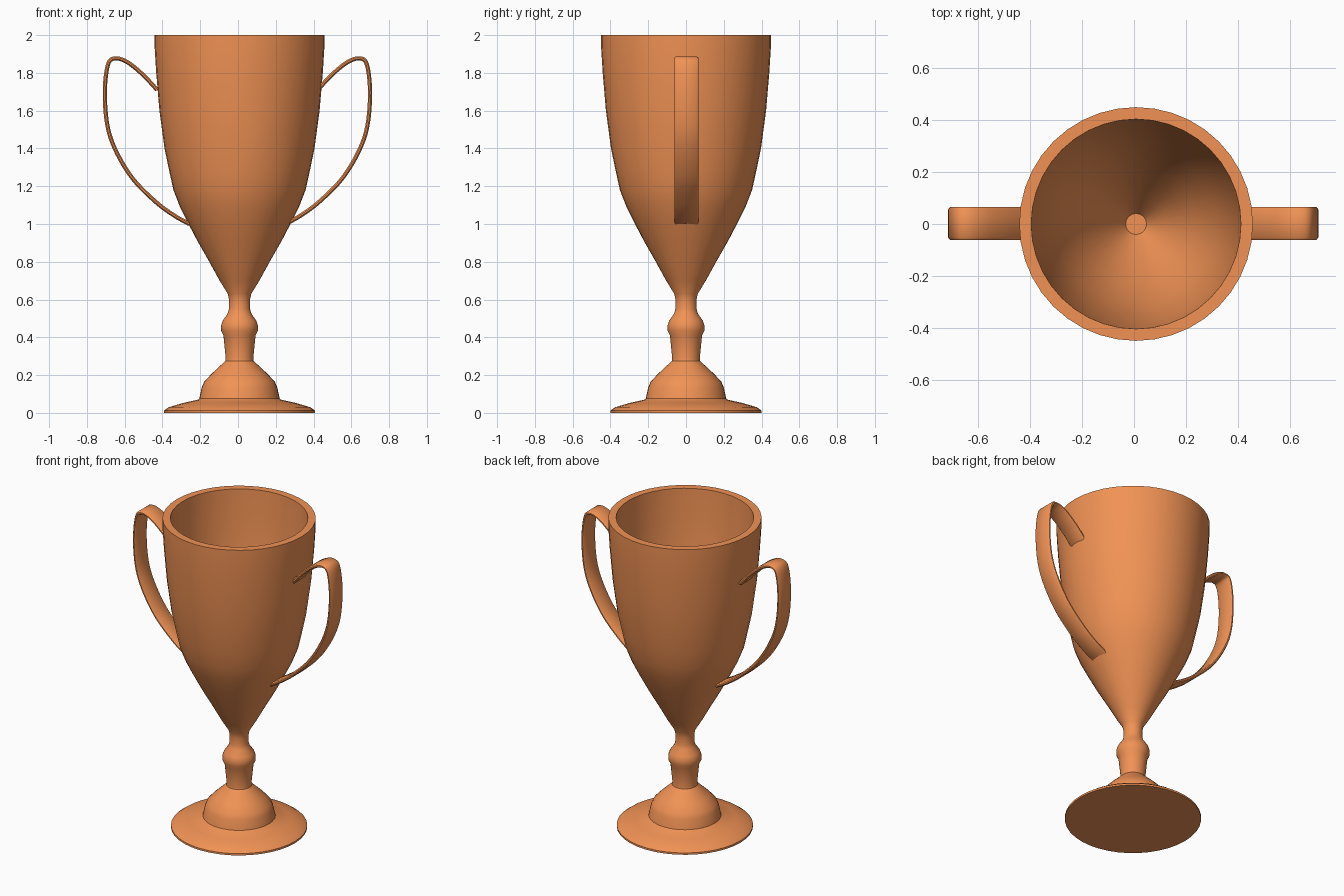
import bpy, math
from mathutils import Vector

if "Cube" in bpy.data.objects:
    bpy.data.objects.remove(bpy.data.objects["Cube"])

copper = bpy.data.materials.new("copper")
copper.diffuse_color = (0.88, 0.29, 0.09, 1)
copper.use_nodes = True
copper.node_tree.nodes["Principled BSDF"].inputs["Base Color"].default_value = copper.diffuse_color


def make_object(name, verts, faces, angle):
    mesh = bpy.data.meshes.new(name)
    mesh.from_pydata(verts, [], faces)
    mesh.materials.append(copper)
    obj = bpy.data.objects.new(name, mesh)
    bpy.context.collection.objects.link(obj)
    bpy.ops.object.select_all(action='DESELECT')
    obj.select_set(True)
    bpy.context.view_layer.objects.active = obj
    bpy.ops.object.mode_set(mode='EDIT')
    bpy.ops.mesh.select_all(action='SELECT')
    bpy.ops.mesh.normals_make_consistent(inside=False)
    bpy.ops.object.mode_set(mode='OBJECT')
    bpy.ops.object.shade_smooth_by_angle(angle=math.radians(angle))
    return obj


def lathe(name, profile, cx, n=40):
    """Turn an (r, z) profile around z; both ends close on the axis."""
    verts, faces = [], []
    for r, z in profile:
        for i in range(n):
            a = 2 * math.pi * i / n
            verts.append((cx + r * math.cos(a), r * math.sin(a), z))
    for k in range(len(profile) - 1):
        for i in range(n):
            j = (i + 1) % n
            faces.append((k*n + i, k*n + j, (k+1)*n + j, (k+1)*n + i))
    last = (len(profile) - 1) * n
    for ring, z in ((0, profile[0][1]), (last, profile[-1][1])):
        c = len(verts)
        verts.append((cx, 0, z))
        faces += [(c, ring + i, ring + (i + 1) % n) for i in range(n)]
    return make_object(name, verts, faces, 35)


def smooth_path(pts, steps=6):
    """Catmull-Rom curve through the points."""
    p = [Vector(q) for q in pts]
    p = [2*p[0] - p[1]] + p + [2*p[-1] - p[-2]]
    out = []
    for i in range(1, len(p) - 2):
        a, b, c, d = p[i-1:i+3]
        for s in range(steps):
            t = s / steps
            out.append(0.5 * (2*b + (c-a)*t + (2*a-5*b+4*c-d)*t*t
                              + (3*b-a-3*c+d)*t**3))
    return out + [p[-2]]


def ribbon(name, pts, side, width=0.126, thick=0.022):
    """Sweep a flat, round-edged band along an (x, z) path."""
    path = smooth_path(pts)
    w, t = width / 2, thick / 2
    section = [(-w, -t*.35), (-w + t*.8, -t), (w - t*.8, -t), (w, -t*.35),
               (w, t*.35), (w - t*.8, t), (-w + t*.8, t), (-w, t*.35)]
    m, verts, faces = len(section), [], []
    for k, q in enumerate(path):
        d = (path[min(k+1, len(path)-1)] - path[max(k-1, 0)]).normalized()
        for y, h in section:
            verts.append((side * (q.x - d.y*h) - 0.003, y + 0.002, q.y + d.x*h))
    for k in range(len(path) - 1):
        for i in range(m):
            j = (i + 1) % m
            faces.append((k*m + i, k*m + j, (k+1)*m + j, (k+1)*m + i))
    faces += [tuple(range(m)), tuple(range((len(path)-1)*m, len(path)*m))]
    return make_object(name, verts, faces, 50)


# Cup: foot, knobbed stem, bowl outside, rim, bowl inside
foot = [(0.40, 0), (0.40, 0.012), (0.375, 0.03), (0.30, 0.052), (0.22, 0.07),
        (0.213, 0.075), (0.20, 0.135), (0.187, 0.165), (0.15, 0.205)]
stem = [(0.075, 0.275), (0.073, 0.29), (0.085, 0.41), (0.097, 0.435),
        (0.097, 0.465), (0.088, 0.49), (0.063, 0.525), (0.056, 0.55),
        (0.056, 0.60)]
outer = [(0.062, 0.63), (0.105, 0.70), (0.16, 0.80), (0.22, 0.905),
         (0.27, 1.0), (0.315, 1.09), (0.35, 1.18), (0.372, 1.28),
         (0.397, 1.40), (0.424, 1.60), (0.441, 1.80), (0.449, 1.93),
         (0.45, 2.0)]
inner = [(0.404, 2.0), (0.397, 1.80), (0.38, 1.60), (0.353, 1.40),
         (0.308, 1.20), (0.228, 1.0), (0.115, 0.80), (0.04, 0.69)]
lathe("cup", foot + stem + outer + inner, 0.008)

# Pair of ear-shaped band handles
loop = [(0.425, 1.71), (0.50, 1.79), (0.58, 1.855), (0.645, 1.877),
        (0.685, 1.845), (0.702, 1.70), (0.688, 1.52), (0.64, 1.38),
        (0.55, 1.235), (0.43, 1.115), (0.335, 1.045), (0.255, 1.00)]
ribbon("right_handle", loop, 1)
ribbon("left_handle", loop, -1)
